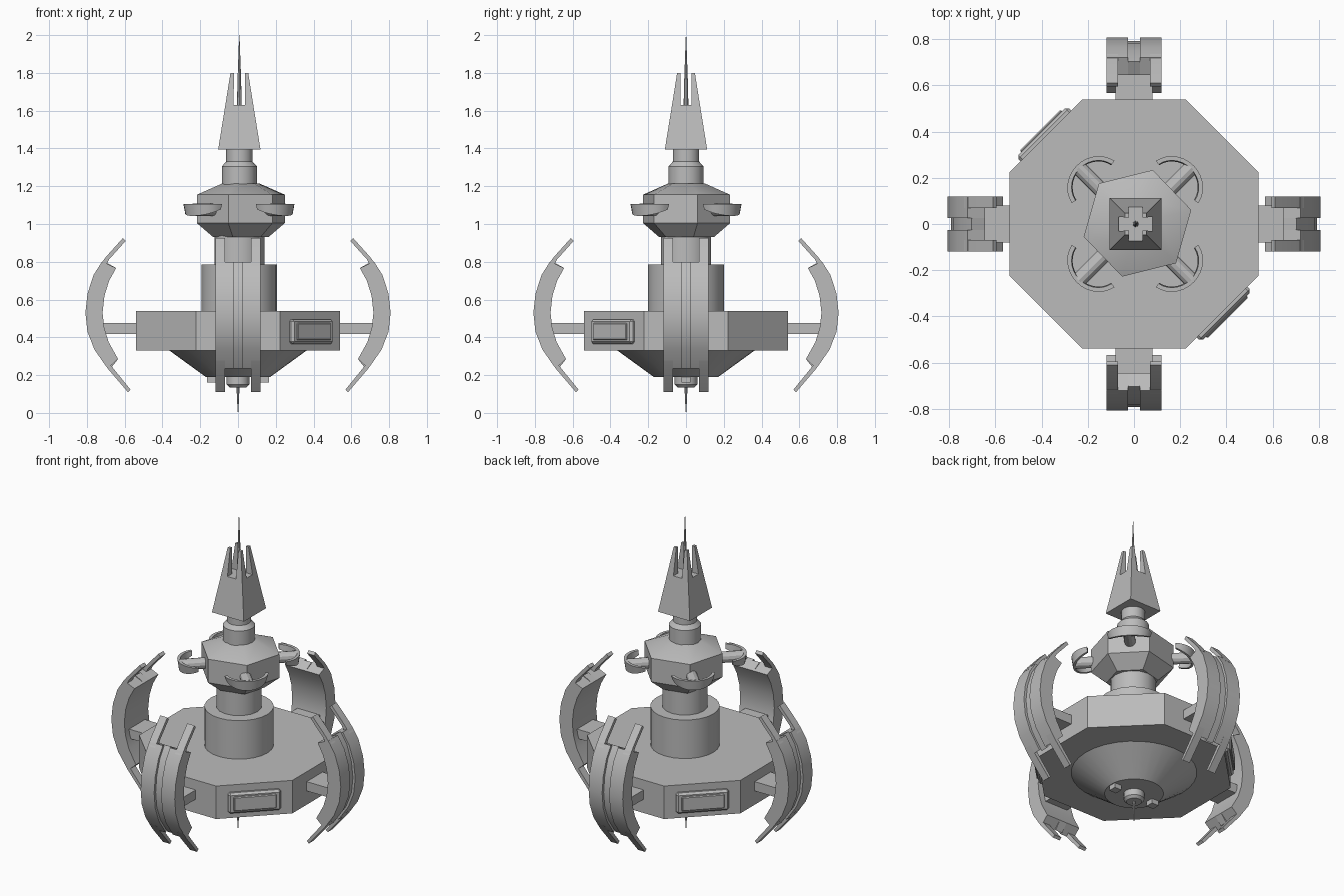
import bpy, bmesh, math
from mathutils import Matrix, Vector

if "Cube" in bpy.data.objects:
    bpy.data.objects.remove(bpy.data.objects["Cube"])

hull = bpy.data.materials.new("hull_grey")
hull.diffuse_color = (0.5, 0.5, 0.5, 1)
hull.use_nodes = True
hull.node_tree.nodes["Principled BSDF"].inputs["Base Color"].default_value = hull.diffuse_color
CX = 0.007  # axis of the central column


def finish(name, bm, matrix=None, bevel=0.0):
    """Turn a bmesh into an object, smooth except at sharp edges."""
    if bevel:
        edges = [e for e in bm.edges if e.calc_face_angle(0) > 0.3]
        bmesh.ops.bevel(bm, geom=edges, offset=bevel, segments=1, affect='EDGES')
    bmesh.ops.recalc_face_normals(bm, faces=bm.faces[:])
    if matrix is not None:
        bm.transform(matrix)
    me = bpy.data.meshes.new(name)
    bm.to_mesh(me)
    bm.free()
    me.materials.append(hull)
    for p in me.polygons:
        p.use_smooth = True
    me.set_sharp_from_angle(angle=math.radians(28))
    ob = bpy.data.objects.new(name, me)
    bpy.context.collection.objects.link(ob)
    return ob


def lathe(name, profile, sides, phase=0.0, x=0.0, y=0.0, bevel=0.0):
    """Stack of regular polygons given as (radius, z), capped at both ends."""
    bm = bmesh.new()
    rings = []
    for r, z in profile:
        rings.append([bm.verts.new((x + r * math.cos(phase + math.tau * i / sides),
                                    y + r * math.sin(phase + math.tau * i / sides), z))
                      for i in range(sides)])
    for a, b in zip(rings, rings[1:]):
        for i in range(sides):
            j = (i + 1) % sides
            bm.faces.new((a[i], a[j], b[j], b[i]))
    bm.faces.new(rings[0])
    bm.faces.new(rings[-1])
    return finish(name, bm, bevel=bevel)


def box(bm, lo, hi):
    c = [(a + b) / 2 for a, b in zip(lo, hi)]
    s = [b - a for a, b in zip(lo, hi)]
    m = Matrix.Translation(c) @ Matrix.Diagonal((*s, 1))
    bmesh.ops.create_cube(bm, size=1, matrix=m)


def strip(bm, outer, inner, y0, y1):
    """Curved bar between two matching (x, z) lines, from y0 to y1."""
    rows = [[bm.verts.new((x, y, z)) for x, z in line]
            for line, y in ((outer, y0), (outer, y1), (inner, y1), (inner, y0))]
    for a, b in zip(rows, rows[1:] + rows[:1]):
        for i in range(len(outer) - 1):
            bm.faces.new((a[i], a[i + 1], b[i + 1], b[i]))
    for i in (0, -1):
        bm.faces.new([r[i] for r in rows])


def turn(deg):
    return Matrix.Rotation(math.radians(deg), 4, 'Z')


# Octagonal main deck and the bowl under it
lathe("main_deck", [(0.584, 0.33), (0.584, 0.54)], 8, math.pi / 8, bevel=0.012)
lathe("lower_bowl", [(0.37, 0.335), (0.17, 0.19)], 32)

# Bottom sensor, needle and small blocks
lathe("bottom_sensor", [(0.05, 0.2), (0.06, 0.19), (0.06, 0.15), (0.045, 0.135)], 16)
lathe("bottom_needle", [(0.008, 0.15), (0.006, 0.08), (0.001, 0.0)], 8)
for side in (-1, 1):
    bm = bmesh.new()
    box(bm, (side * 0.14 - 0.025, -0.025, 0.16), (side * 0.14 + 0.025, 0.025, 0.21))
    finish("bottom_block", bm)

# Tower: wide drum, neck, six-sided head and collar
lathe("tower_drum", [(0.2, 0.53), (0.2, 0.785)], 24, x=CX)
lathe("tower_neck", [(0.132, 0.78), (0.132, 0.95)], 16, x=CX)
lathe("head", [(0.15, 0.93), (0.24, 1.005), (0.24, 1.155), (0.1, 1.215)], 6,
      math.radians(14), x=0.015, y=0.003)
lathe("collar", [(0.093, 1.21), (0.093, 1.305), (0.07, 1.33), (0.07, 1.41)], 16, x=CX)

# Spire: tapered square block, four corner prongs and a needle
R2 = math.sqrt(2)
lathe("spire_base", [(0.112 * R2, 1.395), (0.074 * R2, 1.63)], 4, math.pi / 4, x=CX)
bm = bmesh.new()
for sx in (-1, 1):
    for sy in (-1, 1):
        low, high = [], []
        for ring, a, b, z in ((low, 0.03, 0.074, 1.63), (high, 0.029, 0.047, 1.80)):
            for u, v in ((a, a), (b, a), (b, b), (a, b)):
                ring.append(bm.verts.new((CX + sx * u, sy * v, z)))
        for i in range(4):
            j = (i + 1) % 4
            bm.faces.new((low[i], low[j], high[j], high[i]))
        bm.faces.new(low)
        bm.faces.new(high)
finish("spire_prongs", bm)
lathe("spire_needle", [(0.013, 1.62), (0.009, 1.78), (0.001, 2.0)], 8, x=CX)

# Head clamps: rod and crescent on each diagonal
for k in range(4):
    m = Matrix.Translation((CX - 0.002, 0, 0)) @ turn(45 + 90 * k)
    bm = bmesh.new()
    bmesh.ops.create_cone(bm, cap_ends=True, segments=12, radius1=0.033, radius2=0.033,
                          depth=0.26, matrix=Matrix.Translation((0.215, 0, 1.075))
                          @ Matrix.Rotation(math.pi / 2, 4, 'Y'))
    finish("clamp_rod", bm, m)
    bm = bmesh.new()
    rows, steps = [], 14
    for i in range(steps + 1):
        t = -1 + 2 * i / steps
        a = math.radians(80 * t)
        zb = 1.043 + 0.035 * t * t
        rows.append([bm.verts.new((0.236 + r * math.cos(a), r * math.sin(a) * 1.08, z))
                     for r, z in ((0.1, zb), (0.113, zb), (0.122, 1.105), (0.104, 1.105))])
    for a, b in zip(rows, rows[1:]):
        for i in range(4):
            j = (i + 1) % 4
            bm.faces.new((a[i], a[j], b[j], b[i]))
    bm.faces.new(rows[0])
    bm.faces.new(rows[-1])
    finish("clamp_crescent", bm, m)

# Four curved side arms, each with a grooved outer face, paired prongs and a strut
outer = [(0.72, 0.80), (0.765, 0.73), (0.797, 0.63), (0.808, 0.53),
         (0.797, 0.43), (0.76, 0.335), (0.69, 0.235)]
inner = [(0.645, 0.767), (0.682, 0.70), (0.707, 0.62), (0.717, 0.53),
         (0.708, 0.45), (0.685, 0.375), (0.635, 0.285)]
groove = [(x - 0.016, z) for x, z in outer]
for k in range(4):
    bm = bmesh.new()
    for s in (-1, 1):
        lo, hi = sorted((s * 0.025, s * 0.12))
        strip(bm, outer, inner, lo, hi)
        lo, hi = sorted((s * 0.07, s * 0.12))
        strip(bm, [(0.61, 0.925), (0.70, 0.825), (0.735, 0.778)],
              [(0.595, 0.91), (0.683, 0.812), (0.71, 0.76)], lo, hi)
        strip(bm, [(0.72, 0.277), (0.69, 0.235), (0.583, 0.11)],
              [(0.70, 0.29), (0.672, 0.25), (0.568, 0.122)], lo, hi)
    strip(bm, groove, inner, -0.025, 0.025)
    finish("side_arm", bm, turn(90 * k))
    bm = bmesh.new()
    box(bm, (0.5, -0.08, 0.418), (0.735, 0.08, 0.477))
    finish("arm_strut", bm, turn(90 * k))

# Framed hatches on two opposite diagonal faces of the deck
for deg in (-45, 135):
    bm = bmesh.new()
    box(bm, (0.52, -0.155, 0.365), (0.565, 0.155, 0.495))
    finish("hatch_frame", bm, turn(deg), bevel=0.012)
    bm = bmesh.new()
    box(bm, (0.55, -0.125, 0.385), (0.574, 0.125, 0.475))
    finish("hatch_plate", bm, turn(deg), bevel=0.005)
